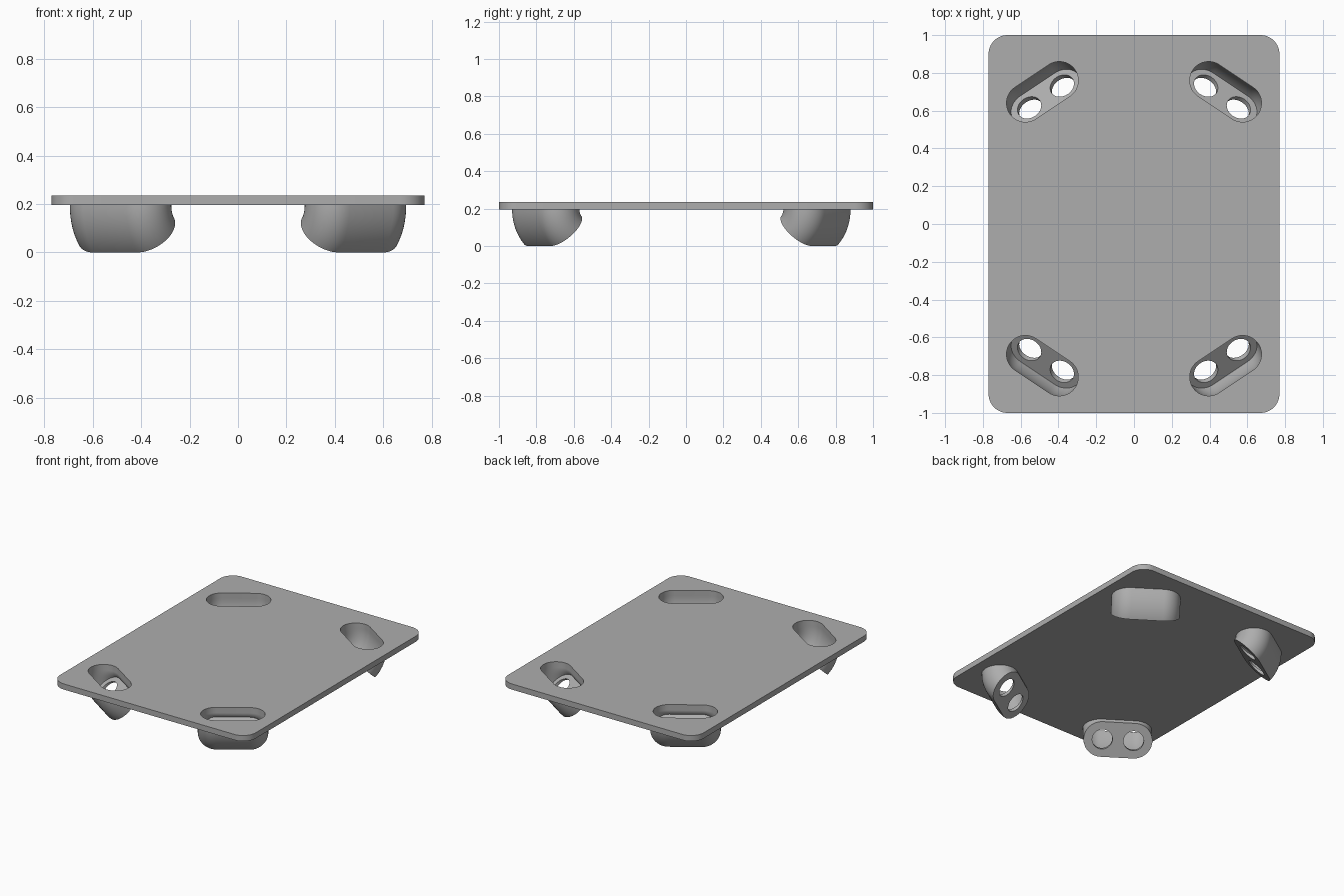
import bpy
import bmesh
from math import sin, cos, pi, radians
from mathutils import Matrix, Vector

if "Cube" in bpy.data.objects:
    bpy.data.objects.remove(bpy.data.objects["Cube"])

PLATE_BOTTOM, PLATE_TOP = 0.195, 0.235
TILT = radians(45)        # how far each cup bends towards the middle
BEND = 0.156              # bend radius along the cup centre line
HALF = 0.108              # half distance between the slot's round ends
FLOOR = 0.02

grey = bpy.data.materials.new("grey plastic")
grey.use_nodes = True
grey.diffuse_color = (0.42, 0.42, 0.42, 1)
grey.node_tree.nodes["Principled BSDF"].inputs["Base Color"].default_value = grey.diffuse_color


def make_object(name, bm):
    bmesh.ops.recalc_face_normals(bm, faces=bm.faces)
    mesh = bpy.data.meshes.new(name)
    bm.to_mesh(mesh)
    bm.free()
    mesh.materials.append(grey)
    obj = bpy.data.objects.new(name, mesh)
    bpy.context.collection.objects.link(obj)
    return obj


def select_only(obj):
    bpy.ops.object.select_all(action="DESELECT")
    obj.select_set(True)
    bpy.context.view_layer.objects.active = obj


def cut(obj, cutter):
    select_only(obj)
    mod = obj.modifiers.new("cut", "BOOLEAN")
    mod.operation, mod.solver, mod.object = "DIFFERENCE", "EXACT", cutter
    bpy.ops.object.modifier_apply(modifier=mod.name)


def smooth(obj):
    select_only(obj)
    bpy.ops.object.shade_smooth_by_angle(angle=radians(30))


def rounded_outline(half_x, half_y, radius, steps=12):
    """Rectangle outline with round corners; half sizes locate the corner centres."""
    points = []
    corners = [(1, 1), (-1, 1), (-1, -1), (1, -1)]
    for quarter, (cx, cy) in enumerate(corners):
        for i in range(steps + 1):
            a = (quarter + i / steps) * pi / 2
            p = Vector((cx * half_x + radius * cos(a), cy * half_y + radius * sin(a), 0))
            if not points or (p - points[-1]).length > 1e-5:
                points.append(p)
    if (points[0] - points[-1]).length < 1e-5:
        points.pop()
    return points


def loft(name, outline, frames):
    """Solid through copies of one outline placed by each frame matrix."""
    bm = bmesh.new()
    rings = [[bm.verts.new(m @ p) for p in outline] for m in frames]
    n = len(outline)
    for a, b in zip(rings, rings[1:]):
        for i in range(n):
            bm.faces.new((a[i], a[(i + 1) % n], b[(i + 1) % n], b[i]))
    bm.faces.new(rings[0])
    bm.faces.new(rings[-1])
    return make_object(name, bm)


def bend_frame(angle):
    """Hinge about a line on the inner side of the slot, level with the plate's underside."""
    pivot = Matrix.Translation((0, -BEND, 0))
    return pivot @ Matrix.Rotation(-angle, 4, "X") @ pivot.inverted()


# Base plate
plate = loft("base_plate", rounded_outline(0.67, 0.9, 0.1),
             [Matrix.Translation((0, 0, z)) for z in (PLATE_BOTTOM, PLATE_TOP)])

# Four bent cups with slotted tops and two holes in each tilted floor
for side, sx in (("left", 1), ("right", -1)):
    for end, sy, y in (("back", 1, 0.70), ("front", -1, -0.75)):
        place = (Matrix.Translation((sx * 0.485, y, PLATE_BOTTOM))
                 @ Matrix.Diagonal((sx, sy, 1, 1))
                 @ Matrix.Rotation(radians(-33.7), 4, "Z"))
        steps = 20
        outer = [place @ bend_frame(TILT * i / steps) for i in range(steps + 1)]
        inner_tilt = TILT - FLOOR / BEND
        inner = [place @ Matrix.Translation((0, 0, 0.1))]
        inner += [place @ bend_frame(inner_tilt * i / steps) for i in range(steps + 1)]

        cup = loft(f"{end}_{side}_cup", rounded_outline(HALF, 0, 0.12), outer)
        cavity = loft("cavity_cutter", rounded_outline(HALF, 0, 0.1), inner)
        cut(cup, cavity)
        cut(plate, cavity)
        cutters = [cavity]
        for hx in (-0.104, 0.104):
            bore = [place @ bend_frame(TILT) @ Matrix.Translation((hx, 0, z))
                    for z in (-0.04, 0.05)]
            hole = loft("hole_cutter", rounded_outline(0, 0, 0.067, 10), bore)
            cut(cup, hole)
            cutters.append(hole)
        for cutter in cutters:
            bpy.data.objects.remove(cutter)
        smooth(cup)

smooth(plate)
